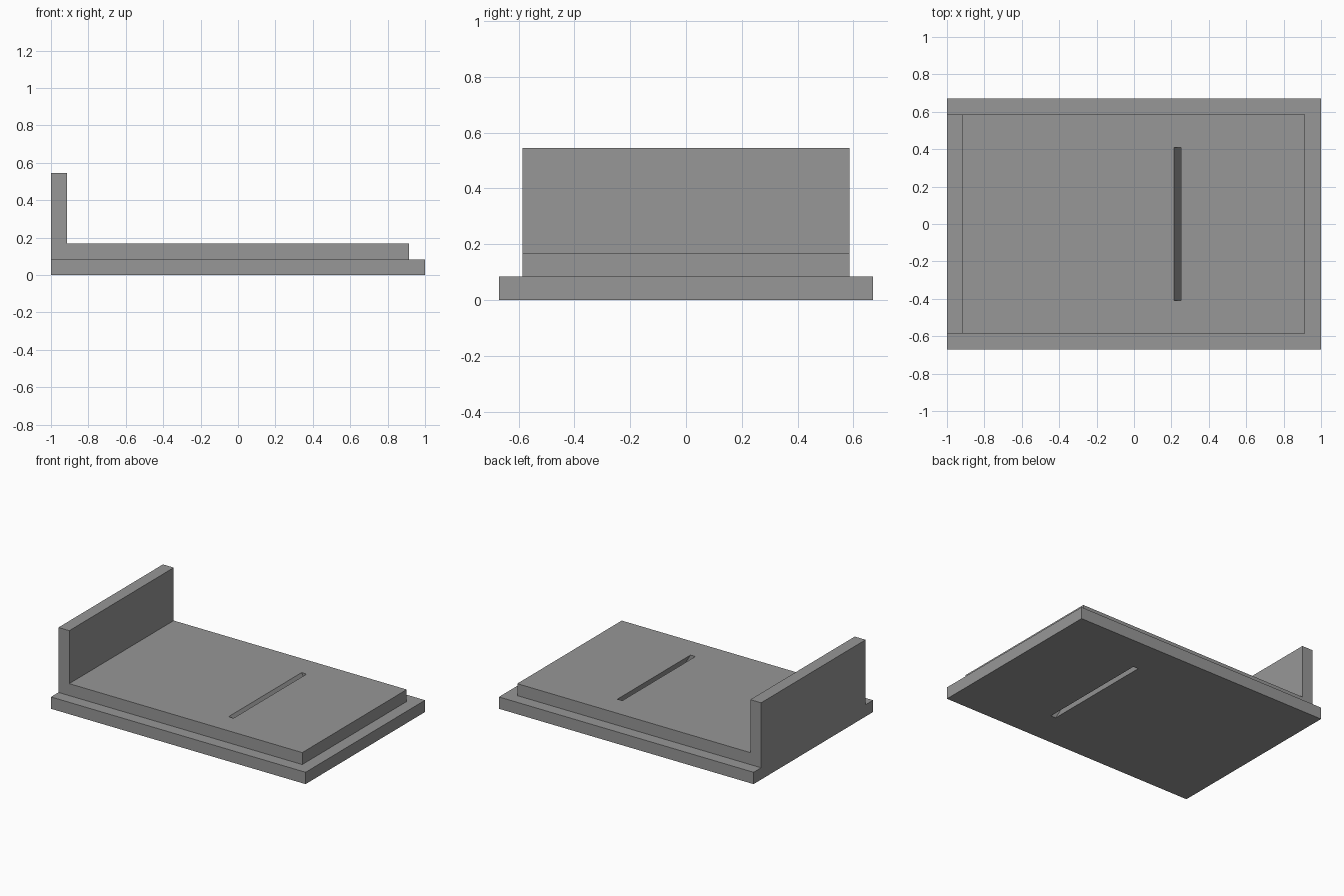
import bpy, bmesh, math

if "Cube" in bpy.data.objects:
    bpy.data.objects.remove(bpy.data.objects["Cube"])

gray = bpy.data.materials.new("mid_gray")
gray.diffuse_color = (0.31, 0.31, 0.31, 1)
gray.use_nodes = True
gray.node_tree.nodes["Principled BSDF"].inputs["Base Color"].default_value = gray.diffuse_color


def prism(name, profile, half_depth):
    """Extrude an (x, z) profile symmetrically along y."""
    bm = bmesh.new()
    verts = [bm.verts.new((x, -half_depth, z)) for x, z in profile]
    face = bm.faces.new(verts)
    out = bmesh.ops.extrude_face_region(bm, geom=[face])
    moved = [v for v in out["geom"] if isinstance(v, bmesh.types.BMVert)]
    bmesh.ops.translate(bm, verts=moved, vec=(0, 2 * half_depth, 0))
    bmesh.ops.recalc_face_normals(bm, faces=bm.faces)
    mesh = bpy.data.meshes.new(name)
    bm.to_mesh(mesh)
    bm.free()
    mesh.materials.append(gray)
    obj = bpy.data.objects.new(name, mesh)
    bpy.context.collection.objects.link(obj)
    return obj


def combine(target, other, operation):
    mod = target.modifiers.new(other.name, 'BOOLEAN')
    mod.object = other
    mod.operation = operation
    mod.solver = 'EXACT'
    other.hide_render = True
    other.hide_viewport = True


STEP, DECK, TOP = 0.084, 0.169, 0.545

# Wide bottom plate
base = prism("base_plate", [(-1, 0), (1, 0), (1, STEP), (-1, STEP)], 0.67)

# Raised deck with the upright end wall, one L-shaped profile
deck = prism("deck_and_end_wall",
             [(-1, STEP), (0.915, STEP), (0.915, DECK),
              (-0.915, DECK), (-0.915, TOP), (-1, TOP)], 0.586)

# Narrow slot leaning 30 degrees, right through deck and base
lean = math.tan(math.radians(30))


def slot_x(x, z):
    return x + (DECK - z) * lean


lo, hi = -0.05, DECK + 0.05
slot = prism("slot_cutter",
             [(slot_x(0.213, lo), lo), (slot_x(0.252, lo), lo),
              (slot_x(0.252, hi), hi), (slot_x(0.213, hi), hi)], 0.41)

combine(base, deck, 'UNION')
combine(base, slot, 'DIFFERENCE')
